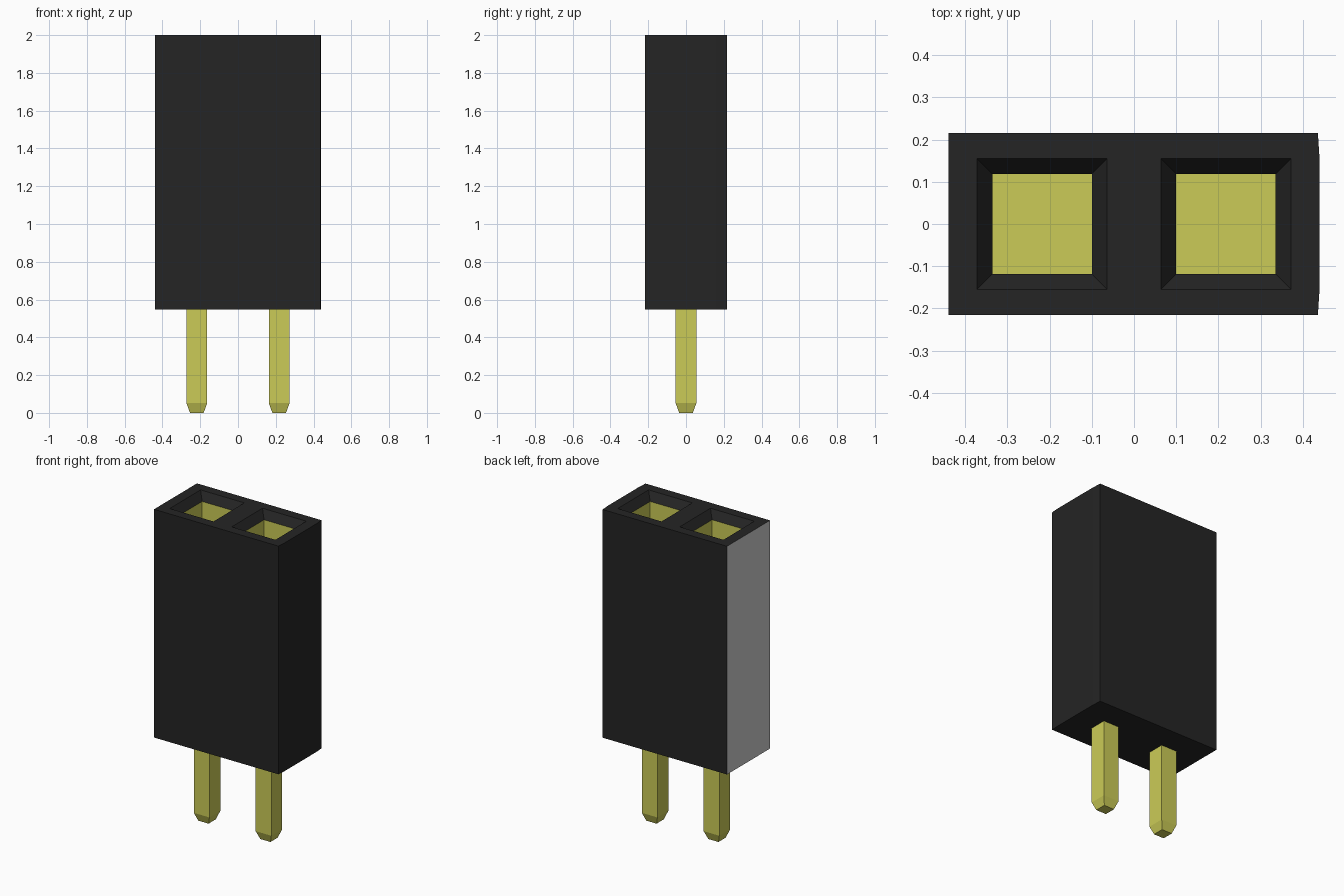
import bpy, bmesh

cube = bpy.data.objects.get("Cube")
if cube:
    bpy.data.objects.remove(cube, do_unlink=True)


def material(name, r, g, b):
    mat = bpy.data.materials.new(name)
    mat.use_nodes = True
    mat.diffuse_color = (r, g, b, 1)
    mat.node_tree.nodes["Principled BSDF"].inputs["Base Color"].default_value = (r, g, b, 1)
    return mat


black = material("black plastic", 0.018, 0.018, 0.018)
gold = material("gold metal", 0.6, 0.6, 0.095)
grey = material("grey end", 0.6, 0.6, 0.6)


def finish(bm, name, mats):
    bmesh.ops.recalc_face_normals(bm, faces=bm.faces)
    mesh = bpy.data.meshes.new(name)
    bm.to_mesh(mesh)
    bm.free()
    for mat in mats:
        mesh.materials.append(mat)
    obj = bpy.data.objects.new(name, mesh)
    bpy.context.collection.objects.link(obj)
    return obj


BASE, TOP = 0.548, 2.0
PITCH = 0.218

# Housing: top grid whose pocket cells get a sloped lead-in and a metal-lined hole
xs = [-0.44, -0.372, -0.064, 0.064, 0.372, 0.436]
ys = [-0.216, -0.155, 0.155, 0.216]
bm = bmesh.new()
rows = [[bm.verts.new((x, y, TOP)) for x in xs] for y in ys]
pockets = []
for j in range(len(ys) - 1):
    for i in range(len(xs) - 1):
        face = bm.faces.new((rows[j][i], rows[j][i + 1], rows[j + 1][i + 1], rows[j + 1][i]))
        if j == 1 and i in (1, 3):
            pockets.append(face)

# Slight bow on one end
for row in rows[1:3]:
    row[-1].co.x = 0.44

# Outer walls and underside
border = [e for e in bm.edges if e.is_boundary]
walls = bmesh.ops.extrude_edge_only(bm, edges=border)["geom"]
for v in walls:
    if isinstance(v, bmesh.types.BMVert):
        v.co.z = BASE
bmesh.ops.contextual_create(bm, geom=[e for e in walls if isinstance(e, bmesh.types.BMEdge) and e.is_boundary])

# Lead-ins, then lined holes
bm.normal_update()
bmesh.ops.inset_individual(bm, faces=pockets, thickness=0.051, depth=-0.05)
lining = bmesh.ops.inset_individual(bm, faces=pockets, thickness=0, depth=-0.9)["faces"]
for face in lining + pockets:
    face.material_index = 1

# Grey end face
bm.normal_update()
for face in bm.faces:
    if face.calc_center_median().x < xs[0] + 0.001:
        face.material_index = 2
finish(bm, "housing", [black, gold, grey])

# Pins with tapered tips
for side, name in ((-1, "right_pin"), (1, "left_pin")):
    bm = bmesh.new()
    loops = []
    for z, h in ((0, 0.036), (0.052, 0.055), (BASE + 0.02, 0.055)):
        loops.append([bm.verts.new((side * PITCH + sx * h, sy * h, z))
                      for sx, sy in ((-1, -1), (1, -1), (1, 1), (-1, 1))])
    for low, high in zip(loops, loops[1:]):
        for k in range(4):
            n = (k + 1) % 4
            bm.faces.new((low[k], low[n], high[n], high[k]))
    bm.faces.new(loops[0])
    bm.faces.new(loops[-1])
    finish(bm, name, [gold])
